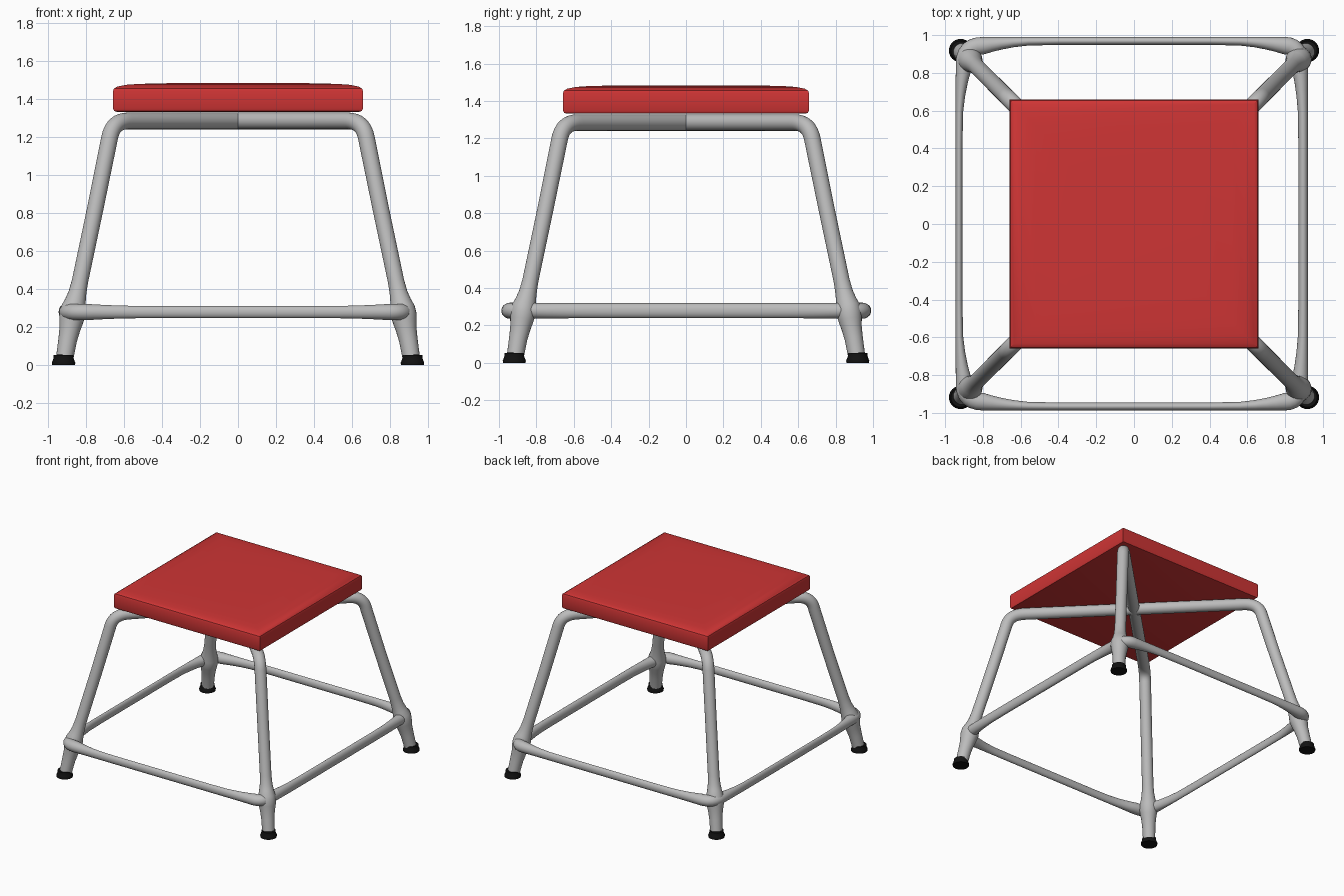
import bpy, bmesh, math
from mathutils import Vector

if "Cube" in bpy.data.objects:
    bpy.data.objects.remove(bpy.data.objects["Cube"])


def material(name, rgb):
    m = bpy.data.materials.new(name)
    m.diffuse_color = (*rgb, 1)
    m.use_nodes = True
    m.node_tree.nodes["Principled BSDF"].inputs["Base Color"].default_value = m.diffuse_color
    return m


RED = material("red", (0.62, 0.035, 0.035))
GREY = material("grey metal", (0.50, 0.50, 0.50))
BLACK = material("black rubber", (0.006, 0.006, 0.006))


def loft(name, rings, mat, closed=False, mirror=False, angle=40):
    """Skin a list of vertex rings; cap the ends unless the loft is closed."""
    bm = bmesh.new()
    rows = [[bm.verts.new(p) for p in r] for r in rings]
    n = len(rows[0])
    pairs = list(zip(rows, rows[1:])) + ([(rows[-1], rows[0])] if closed else [])
    for a, b in pairs:
        for i in range(n):
            j = (i + 1) % n
            bm.faces.new((a[i], a[j], b[j], b[i]))
    if not closed:
        bm.faces.new(rows[0][::-1])
        bm.faces.new(rows[-1])
    bmesh.ops.recalc_face_normals(bm, faces=bm.faces)
    me = bpy.data.meshes.new(name)
    bm.to_mesh(me)
    bm.free()
    me.materials.append(mat)
    ob = bpy.data.objects.new(name, me)
    bpy.context.collection.objects.link(ob)
    bpy.ops.object.select_all(action='DESELECT')
    ob.select_set(True)
    bpy.context.view_layer.objects.active = ob
    bpy.ops.object.shade_smooth_by_angle(angle=math.radians(angle))
    if mirror:
        mod = ob.modifiers.new("mirror", 'MIRROR')
        mod.use_axis = (True, True, False)
        mod.use_mirror_merge = False
    return ob


def tube(path, binormal, sizes, closed=False, sides=24):
    """Elliptical rings along a planar path; sizes = (in-plane, binormal) radii."""
    n, rings = len(path), []
    for i, p in enumerate(path):
        if closed:
            t = path[(i + 1) % n] - path[i - 1]
        else:
            t = path[min(i + 1, n - 1)] - path[max(i - 1, 0)]
        side = t.normalized().cross(binormal)
        w, h = sizes[i]
        rings.append([p + side * w * math.cos(a) + binormal * h * math.sin(a)
                      for a in (2 * math.pi * k / sides for k in range(sides))])
    return rings


# Seat: square pad with a softly crowned top
seat_profile = [(0.638, 1.333), (0.652, 1.337), (0.658, 1.35), (0.658, 1.44),
                (0.653, 1.455), (0.635, 1.466), (0.59, 1.475), (0.52, 1.480), (0.35, 1.484)]
loft("seat", [[(sx * r, sy * r, z) for sx, sy in ((-1, -1), (1, -1), (1, 1), (-1, 1))]
              for r, z in seat_profile], RED)

# Legs: diagonal tube under the seat, bent down, flared where the rails join
bend = []
a, b, c = Vector((0.58, 1.285)), Vector((0.657, 1.285)), Vector((0.675, 1.20))
for k in range(9):
    t = k / 8
    q = a * (1 - t) ** 2 + b * 2 * t * (1 - t) + c * t * t
    bend.append((q.x, q.y, 0.044))
leg = [(0, 1.285, 0.044), (0.3, 1.285, 0.044)] + bend + [
    (0.75, 0.83, 0.043), (0.832, 0.44, 0.043), (0.845, 0.38, 0.047), (0.856, 0.335, 0.055),
    (0.866, 0.30, 0.065), (0.872, 0.265, 0.068), (0.878, 0.23, 0.063), (0.885, 0.19, 0.055),
    (0.897, 0.13, 0.049), (0.911, 0.045, 0.046)]
across = Vector((1, -1, 0)).normalized()
loft("legs", tube([Vector((d, d, z)) for d, z, r in leg], across,
                  [(r, r) for d, z, r in leg]), GREY, mirror=True)

# Rubber feet
foot = [(0.0, 0.060), (0.012, 0.062), (0.024, 0.057), (0.036, 0.053), (0.052, 0.052)]
loft("feet", [[(0.918 + r * math.cos(k * math.pi / 12), 0.918 + r * math.sin(k * math.pi / 12), z)
               for k in range(24)] for z, r in foot], BLACK, mirror=True, angle=50)

# Foot rail: one closed rounded loop, thickening into the corners
Z, R, WC, HC = 0.279, 0.12, 0.046, 0.043
# outward direction, outer distance, half length, half width, half height
rail_sides = [((0, -1), 0.987, 0.80, 0.021, 0.032), ((1, 0), 0.922, 0.85, 0.026, 0.040),
              ((0, 1), 0.990, 0.80, 0.021, 0.032), ((-1, 0), 0.944, 0.85, 0.018, 0.034)]
path, sizes = [], []
for i, (d, outer, half, w, h) in enumerate(rail_sides):
    d = Vector((*d, 0))
    along = Vector((-d.y, d.x, 0))
    for s in (-1, -0.94, -0.88, -0.8, -0.7, -0.5, 0, 0.5, 0.7, 0.8, 0.88, 0.94, 1):
        f = max(0, (abs(s) - 0.6) / 0.4) ** 2
        wi, hi = w + (WC - w) * f, h + (HC - h) * f
        path.append(d * (outer - wi) + along * s * half + Vector((0, 0, Z)))
        sizes.append((wi, hi))
    # rounded corner towards the next side
    d2, outer2, half2 = Vector((*rail_sides[(i + 1) % 4][0], 0)), *rail_sides[(i + 1) % 4][1:3]
    start = path[-1]
    end = d2 * (outer2 - WC) - Vector((-d2.y, d2.x, 0)) * half2 + Vector((0, 0, Z))
    corner = d * (outer - WC) + d2 * (outer2 - WC) + Vector((0, 0, Z))
    for k in range(1, 6):
        t = k / 6
        path.append(start * (1 - t) ** 2 + corner * 2 * t * (1 - t) + end * t * t)
        sizes.append((WC, HC))
loft("foot_rail", tube(path, Vector((0, 0, 1)), sizes, closed=True, sides=20), GREY, closed=True)
